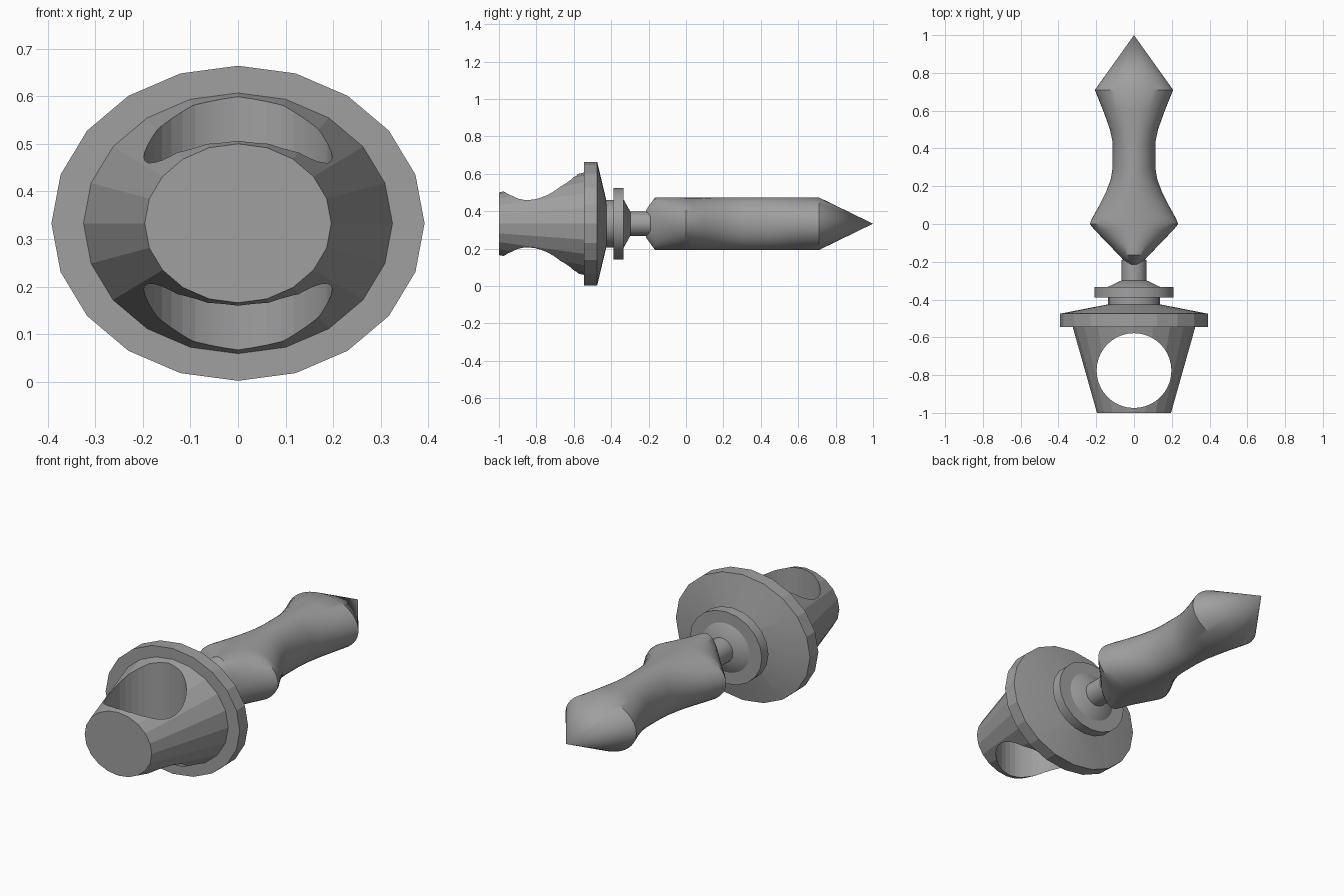
import bpy, bmesh, math

if "Cube" in bpy.data.objects:
    bpy.data.objects.remove(bpy.data.objects["Cube"])

CZ = 0.333  # height of the long axis

grey = bpy.data.materials.new("plain grey")
grey.diffuse_color = (0.35, 0.35, 0.35, 1)
grey.use_nodes = True
grey.node_tree.nodes["Principled BSDF"].inputs["Base Color"].default_value = grey.diffuse_color


def loft(name, rings, sides, angle=30):
    """Elliptical rings (y, half width, half height) skinned along the y axis."""
    bm = bmesh.new()
    loops = []
    for y, rx, rz in rings:
        if rx == 0:
            loops.append([bm.verts.new((0, y, CZ))] * sides)
            continue
        turn = [2 * math.pi * i / sides for i in range(sides)]
        loops.append([bm.verts.new((rx * math.sin(t), y, CZ + rz * math.cos(t))) for t in turn])
    for a, b in zip(loops, loops[1:]):
        for i in range(sides):
            j = (i + 1) % sides
            corners = list(dict.fromkeys((a[i], a[j], b[j], b[i])))
            bm.faces.new(corners)
    for loop in (loops[0], loops[-1]):
        if loop[0] is not loop[1]:
            bm.faces.new(loop)
    bmesh.ops.recalc_face_normals(bm, faces=bm.faces)
    mesh = bpy.data.meshes.new(name)
    bm.to_mesh(mesh)
    bm.free()
    mesh.materials.append(grey)
    obj = bpy.data.objects.new(name, mesh)
    bpy.context.collection.objects.link(obj)
    shade(obj, angle)
    return obj


def shade(obj, angle):
    bpy.ops.object.select_all(action='DESELECT')
    obj.select_set(True)
    bpy.context.view_layer.objects.active = obj
    bpy.ops.object.shade_smooth_by_angle(angle=math.radians(angle))


# Faceted tapering grip with a round hole from top to bottom
grip = loft("grip", [(-1, 0.196, 0.167), (-0.54, 0.326, 0.275)], 20, 1)
bpy.ops.mesh.primitive_cylinder_add(vertices=40, radius=0.198, depth=2, location=(0, -0.776, CZ))
cutter = bpy.context.object
cutter.name = "hole_cutter"
cutter.data.materials.append(grey)
cut = grip.modifiers.new("hole", 'BOOLEAN')
cut.object = cutter
cut.operation = 'DIFFERENCE'
cut.solver = 'EXACT'
bpy.context.view_layer.objects.active = grip
bpy.ops.object.modifier_apply(modifier="hole")
bpy.data.objects.remove(cutter)
shade(grip, 12)

# Wide flange with a shallow cone behind it
loft("flange", [(-0.545, 0.392, 0.331), (-0.475, 0.392, 0.331), (-0.42, 0.11, 0.1)], 20, 12)

# Collar, disc, and the cone leading to the shaft
loft("collar", [(-0.45, 0.138, 0.128), (-0.38, 0.138, 0.128)], 20)
loft("disc", [(-0.388, 0.21, 0.19), (-0.333, 0.21, 0.19)], 20)
loft("shaft_cone", [(-0.34, 0.138, 0.128), (-0.333, 0.138, 0.128), (-0.298, 0.065, 0.065)], 32)
loft("shaft", [(-0.31, 0.065, 0.065), (-0.19, 0.065, 0.065)], 32)

# Waisted blade with a bevelled butt and a pointed tip
H = 0.141
loft("blade", [
    (-0.215, 0.03, 0.07), (-0.195, 0.052, 0.1), (-0.165, 0.08, H),
    (-0.1, 0.142, H), (-0.03, 0.21, H), (0, 0.234, H), (0.03, 0.222, H),
    (0.1, 0.183, H), (0.17, 0.148, H), (0.24, 0.122, H), (0.3, 0.113, H),
    (0.43, 0.113, H), (0.5, 0.127, H), (0.6, 0.163, H), (0.71, 0.207, H),
    (1, 0, 0)], 48, 32)
